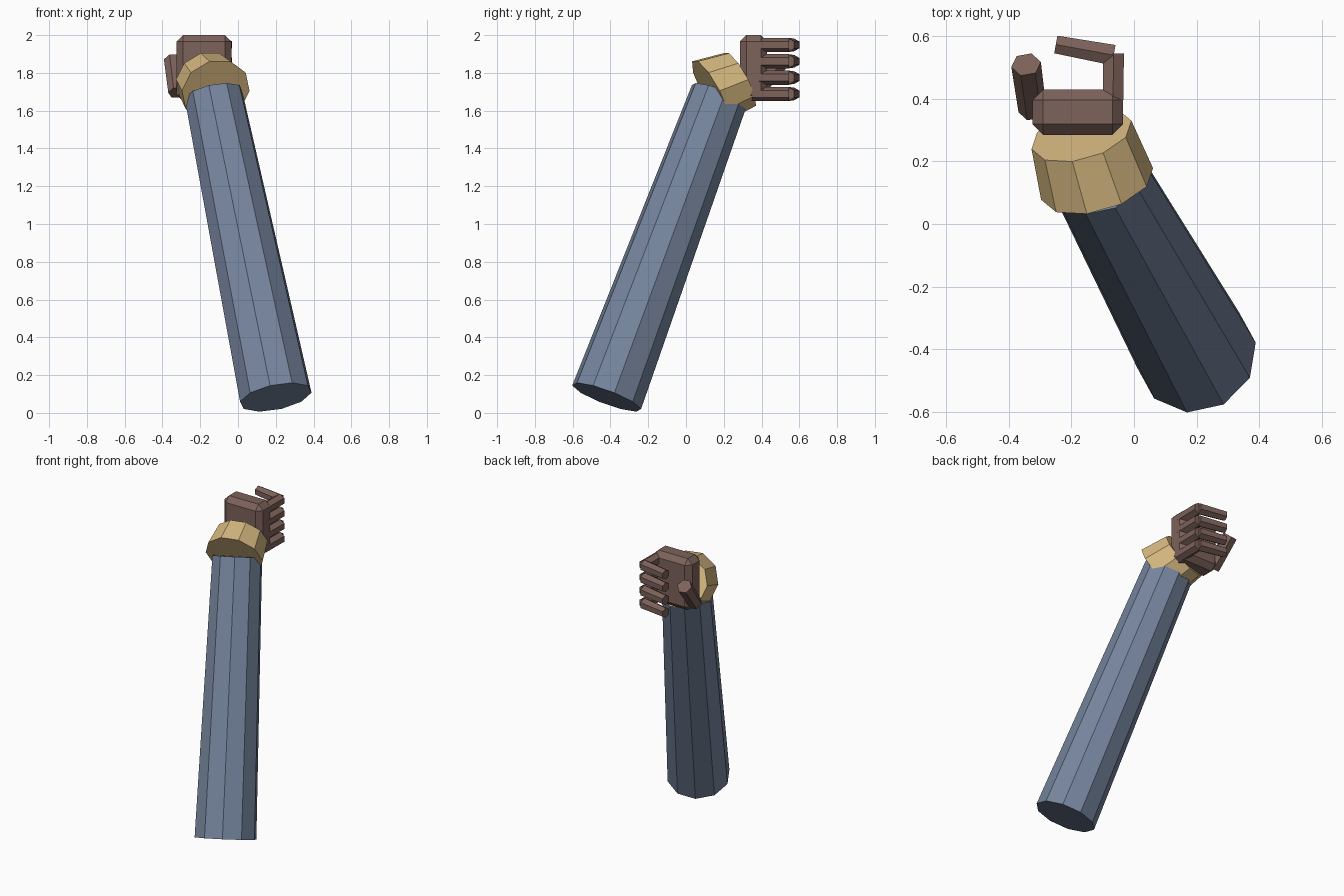
import bpy, bmesh, math
from mathutils import Vector

if "Cube" in bpy.data.objects:
    bpy.data.objects.remove(bpy.data.objects["Cube"])


def mat(name, rgb):
    m = bpy.data.materials.new(name)
    m.diffuse_color = (*rgb, 1)
    m.use_nodes = True
    m.node_tree.nodes["Principled BSDF"].inputs["Base Color"].default_value = m.diffuse_color
    return m


BLUE = mat("slate_blue", (0.18, 0.235, 0.34))
GOLD = mat("tan_gold", (0.68, 0.485, 0.22))
BROWN = mat("brown", (0.205, 0.122, 0.103))


def finish(bm, name, material):
    bmesh.ops.recalc_face_normals(bm, faces=bm.faces[:])
    me = bpy.data.meshes.new(name)
    bm.to_mesh(me)
    bm.free()
    me.materials.append(material)
    ob = bpy.data.objects.new(name, me)
    bpy.context.collection.objects.link(ob)
    return ob


def tube(name, p0, p1, r0, r1, sides, material, ref, phase=0.0, normal=None):
    """Closed n-sided prism from p0 to p1; first corner points along ref."""
    p0, p1 = Vector(p0), Vector(p1)
    n = (Vector(normal) if normal else p1 - p0).normalized()
    u = Vector(ref)
    u = (u - n * u.dot(n)).normalized()
    v = n.cross(u)
    bm = bmesh.new()
    rings = []
    for p, r in ((p0, r0), (p1, r1)):
        angles = [phase + math.tau * i / sides for i in range(sides)]
        rings.append([bm.verts.new(p + (u * math.cos(a) + v * math.sin(a)) * r) for a in angles])
    for i in range(sides):
        j = (i + 1) % sides
        bm.faces.new((rings[0][i], rings[0][j], rings[1][j], rings[1][i]))
    bm.faces.new(rings[0])
    bm.faces.new(rings[1])
    return finish(bm, name, material)


# Sleeve
tube("sleeve", (0.20, -0.42, 0.083), (-0.13, 0.178, 1.685), 0.195, 0.157, 10, BLUE,
     (-0.03, -0.18, 0.0615))

# Cuff, tilted between the sleeve and the hand
tube("cuff", (-0.118, 0.128, 1.705), (-0.168, 0.285, 1.765), 0.186, 0.166, 10, GOLD,
     (0, 0, 1), math.pi / 10, (-0.24, 0.85, 0.47))

# Palm: chamfered block
lo, hi = Vector((-0.325, 0.285, 1.65)), Vector((-0.035, 0.43, 2.0))
bm = bmesh.new()
bmesh.ops.create_cube(bm, size=1)
for vert in bm.verts:
    vert.co = (lo + hi) / 2 + vert.co * (hi - lo)
bmesh.ops.bevel(bm, geom=bm.edges[:], offset=0.034, segments=1, affect='EDGES')
finish(bm, "palm", BROWN)

# Four bent fingers
for i in range(4):
    z = 1.948 - 0.0865 * i
    tube(f"finger_base_{i + 1}", (-0.068, 0.35, z), (-0.065, 0.545, z), 0.038, 0.038, 6, BROWN, (0, 0, 1))
    tube(f"finger_tip_{i + 1}", (-0.065, 0.54, z), (-0.25, 0.574, z), 0.038, 0.033, 6, BROWN, (0, 0, 1))

# Thumb
tube("thumb", (-0.325, 0.365, 1.695), (-0.345, 0.51, 1.87), 0.045, 0.048, 6, BROWN, (1, 0.2, 0))
